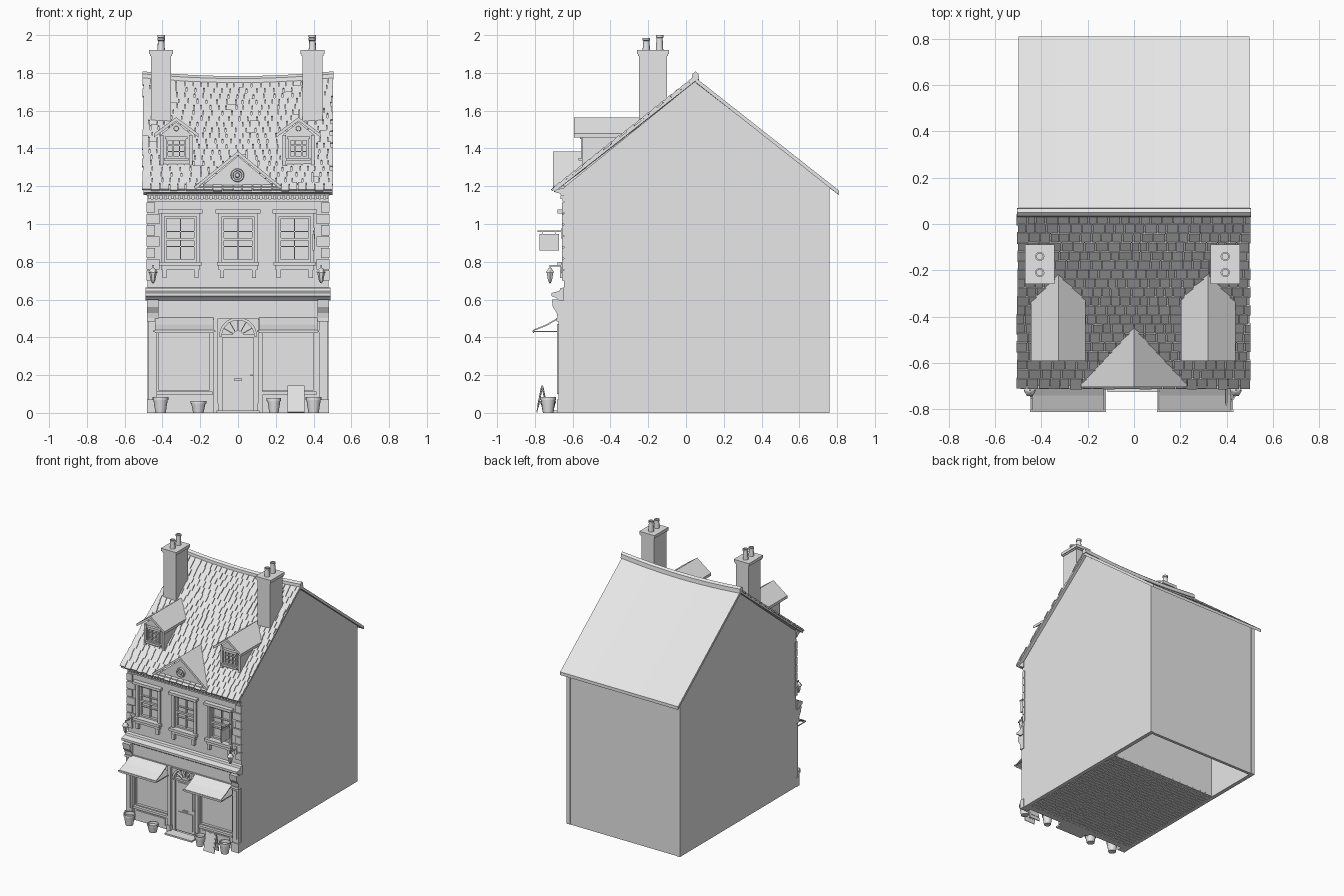
import bpy, bmesh, math, random
from mathutils import Matrix, Vector

random.seed(4)
if "Cube" in bpy.data.objects:
    bpy.data.objects.remove(bpy.data.objects["Cube"], do_unlink=True)

stone = bpy.data.materials.new("pale grey")
stone.use_nodes = True
stone.diffuse_color = (0.8, 0.8, 0.8, 1)
stone.node_tree.nodes["Principled BSDF"].inputs["Base Color"].default_value = (0.8, 0.8, 0.8, 1)

RIDGE_Y, RIDGE_Z, SLOPE, SAG = 0.05, 1.775, 0.787, 0.025
FACE = -0.645  # front wall plane


def finish(name, bm, smooth=False):
    bmesh.ops.recalc_face_normals(bm, faces=bm.faces)
    mesh = bpy.data.meshes.new(name)
    bm.to_mesh(mesh)
    bm.free()
    mesh.materials.append(stone)
    ob = bpy.data.objects.new(name, mesh)
    bpy.context.scene.collection.objects.link(ob)
    if smooth:
        bpy.ops.object.select_all(action='DESELECT')
        ob.select_set(True)
        bpy.context.view_layer.objects.active = ob
        bpy.ops.object.shade_smooth_by_angle(angle=math.radians(35))
    return ob


def add_box(bm, x0, x1, y0, y1, z0, z1):
    mid = Vector(((x0 + x1) / 2, (y0 + y1) / 2, (z0 + z1) / 2))
    size = Matrix.Diagonal((x1 - x0, y1 - y0, z1 - z0, 1))
    return bmesh.ops.create_cube(bm, size=1, matrix=Matrix.Translation(mid) @ size)["verts"]


def boxes(name, specs):
    bm = bmesh.new()
    for s in specs:
        add_box(bm, *s)
    return finish(name, bm)


def prism(name, pts, a, b, axis="x", steps=1):
    """Sweep a closed (y,z) profile along x, or an (x,z) profile along y."""
    bm = bmesh.new()
    rings = []
    for i in range(steps + 1):
        t = a + (b - a) * i / steps
        rings.append([bm.verts.new((t, p, q) if axis == "x" else (p, t, q)) for p, q in pts])
    for r, s in zip(rings, rings[1:]):
        for i in range(len(pts)):
            j = (i + 1) % len(pts)
            bm.faces.new((r[i], r[j], s[j], s[i]))
    bm.faces.new(rings[0])
    bm.faces.new(rings[-1])
    return finish(name, bm)


def lathe(name, profile, loc, sides=16, rot=Matrix()):
    """Spin an (r,z) profile about its own z axis."""
    bm = bmesh.new()
    verts = [bm.verts.new((r, 0, z)) for r, z in profile]
    edges = [bm.edges.new(e) for e in zip(verts, verts[1:])]
    bmesh.ops.spin(bm, geom=verts + edges, cent=(0, 0, 0), axis=(0, 0, 1),
                   angle=math.tau, steps=sides, use_duplicate=False)
    bmesh.ops.remove_doubles(bm, verts=bm.verts, dist=0.0002)
    bm.transform(Matrix.Translation(loc) @ rot)
    return finish(name, bm, smooth=True)


def courses(name, width, length, row, tile, thick, matrix, tilt, jitter):
    """Staggered rows of thin blocks in the local xy plane."""
    bm = bmesh.new()
    count = round(length / row)
    for r in range(count):
        x = -width / 2 - random.uniform(0, jitter)
        while x < width / 2 - tile * 0.3:
            w = min(tile * random.uniform(0.75, 1.25), width / 2 + jitter - x)
            low = r * row - random.uniform(0, jitter)
            verts = add_box(bm, x, x + w - 0.004, low, (r + 1) * row - 0.003 + tilt * row, 0, thick)
            pivot = Vector((x, low, 0))
            bmesh.ops.rotate(bm, verts=verts, cent=pivot + Vector((0, row, 0)),
                             matrix=Matrix.Rotation(tilt * random.uniform(0.5, 1), 3, 'X'))
            x += w
    bm.transform(matrix)
    return finish(name, bm)


def sag(ob):
    for v in ob.data.vertices:
        t = max(0, min(1, (v.co.z - 1.19) / 0.58))
        v.co.z -= SAG * t * max(0, 1 - (v.co.x / 0.5) ** 2)


def chevron(half, base, apex, th):
    return [(-half, base), (0, apex), (half, base), (half, base - th), (0, apex - th), (-half, base - th)]


def shift(pts, dx):
    return [(x + dx, z) for x, z in pts]


def sash(cx, z0, z1, half, y, cols, rows, bar=0.012):
    """Outer frame and glazing bars of one window."""
    out = [(cx - half, cx - half + bar, y, y + .02, z0, z1), (cx + half - bar, cx + half, y, y + .02, z0, z1),
           (cx - half, cx + half, y, y + .02, z0, z0 + bar), (cx - half, cx + half, y, y + .02, z1 - bar, z1)]
    for i in range(1, cols):
        x = cx - half + 2 * half * i / cols
        out.append((x - .003, x + .003, y + .005, y + .02, z0, z1))
    for i in range(1, rows):
        z = z0 + (z1 - z0) * i / rows
        out.append((cx - half, cx + half, y + .005, y + .02, z - .003, z + .003))
    return out


# Shell: hollow walls, gables, inner partition
for s, side in ((-1, "right"), (1, "left")):
    a, b = sorted((s * 0.45, s * 0.48))
    boxes(side + "_wall", [(a, b, FACE, 0.76, 0, 1.195)])
    prism(side + "_gable", [(FACE, 1.195), (0.76, 1.195), (RIDGE_Y, RIDGE_Z - .018)], a, b)
boxes("back_wall", [(-.45, .45, .735, .757, 0, 1.195)])
boxes("partition_wall", [(-.45, .45, .3, .32, 0, 1.195)])
boxes("floor_slab", [(-.45, .45, -.6, .32, .008, .02)])
courses("floor_pavers", .9, .92, .03, .06, .012, Matrix.Translation((0, -.6, .001)), 0, 0)

# Front wall with recessed openings
front = boxes("front_wall", [(-.48, .48, FACE, -.6, 0, 1.195)])
WINDOWS = (-.305, 0, .3)
bm = bmesh.new()
for cx in WINDOWS:
    add_box(bm, cx - .085, cx + .085, -.7, -.617, .8, 1.04)
for cx in (-.285, .265):
    add_box(bm, cx - .145, cx + .145, -.7, -.617, .11, .46)
arch = [(.095 * math.cos(math.pi * i / 16), .405 + .095 * math.sin(math.pi * i / 16)) for i in range(17)]
opening = [bm.verts.new((x, -.7, z)) for x, z in arch + [(-.095, .005), (.095, .005)]]
ext = bmesh.ops.extrude_face_region(bm, geom=[bm.faces.new(opening)])
bmesh.ops.translate(bm, vec=(0, .083, 0), verts=[v for v in ext["geom"] if isinstance(v, bmesh.types.BMVert)])
cutter = finish("opening_cutter", bm)
cutter.hide_render = True
mod = front.modifiers.new("openings", 'BOOLEAN')
mod.operation, mod.object, mod.solver = 'DIFFERENCE', cutter, 'EXACT'
bpy.context.view_layer.objects.active = front
bpy.ops.object.modifier_apply(modifier="openings")
bpy.data.objects.remove(cutter, do_unlink=True)

# Upper windows with hood, sill and brackets
for cx, label in zip(WINDOWS, ("right", "middle", "left")):
    parts = sash(cx, .8, 1.04, .085, FACE + .008, 2, 3)
    parts.append((cx - .08, cx + .08, FACE + .005, FACE + .02, .912, .926))
    for s in (-1, 1):
        parts.append((cx + s * .093 - .009, cx + s * .093 + .009, FACE - .012, FACE + .01, .8, 1.05))
        parts.append((cx + s * .085 - .011, cx + s * .085 + .011, FACE - .022, FACE, .715, .757))
    parts += [(cx - .102, cx + .102, FACE - .012, FACE + .01, 1.04, 1.056),
              (cx - .118, cx + .118, FACE - .035, FACE, 1.056, 1.076),
              (cx - .112, cx + .112, FACE - .035, FACE + .02, .78, .8),
              (cx - .102, cx + .102, FACE - .02, FACE, .757, .78)]
    boxes(label + "_window", parts)

# Corner quoins
quoins = []
for s in (-1, 1):
    for i in range(7):
        inner = .415 if i % 2 else .44
        a, b = sorted((s * inner, s * .484))
        quoins.append((a, b, FACE - .012, FACE + .01, .7 + i * .06, .754 + i * .06))
boxes("quoins", quoins)

# Cornices, dentils and shop fascia
prism("eaves_cornice", [(FACE, 1.15), (-.66, 1.15), (-.668, 1.162), (-.692, 1.168), (-.7, 1.182), (FACE, 1.19)], -.485, .485)
boxes("dentils", [(-.474 + i * .024, -.46 + i * .024, -.664, FACE, 1.132, 1.152) for i in range(40)])
boxes("frieze_band", [(-.48, .48, FACE - .008, FACE, 1.118, 1.132)])
prism("shop_cornice", [(FACE, .595), (-.675, .595), (-.69, .61), (-.712, .618), (-.712, .635), (-.67, .645), (-.665, .66), (FACE, .665)], -.49, .49)
boxes("shop_fascia", [(-.425, .425, -.668, FACE, .505, .6), (-.425, .425, -.675, FACE, .5, .51)])

# Shop pilasters with consoles
for s, side in ((-1, "right"), (1, "left")):
    cx = s * .452
    boxes(side + "_pilaster", [(cx - .024, cx + .024, -.675, FACE, 0, .5), (cx - .031, cx + .031, -.683, FACE, 0, .07),
                               (cx - .014, cx + .014, -.682, FACE, .1, .47), (cx - .03, cx + .03, -.685, FACE, .485, .503)])
    prism(side + "_console", [(FACE, .503), (-.68, .503), (-.685, .53), (-.705, .56), (-.71, .6), (FACE, .6)], cx - .03, cx + .03)
    boxes(side + "_door_post", [(s * .118 - .012, s * .118 + .012, -.668, FACE, 0, .505), (s * .118 - .015, s * .118 + .015, -.675, FACE, 0, .05)])

# Shop windows and awnings
for cx, side in ((-.285, "right"), (.265, "left")):
    parts = sash(cx, .11, .46, .145, FACE + .004, 1, 1, .01)
    parts += [(cx - .15, cx + .15, FACE - .018, FACE + .01, .095, .112), (cx - .12, cx + .12, FACE - .006, FACE, .025, .08)]
    boxes(side + "_shop_window", parts)
    prism(side + "_awning", [(-.65, .512), (-.74, .46), (-.805, .435), (-.805, .422), (-.809, .422), (-.809, .44), (-.74, .468), (-.65, .52)], cx - .155, cx + .155)
    boxes(side + "_awning_bar", [(cx - .165, cx + .165, -.812, -.804, .428, .437)]
          + [(cx + s * .16 - .003, cx + s * .16 + .003, -.808, FACE, .428, .434) for s in (-1, 1)])

# Door, fanlight and step
boxes("door", [(-.083, .083, -.632, -.616, .012, .4), (-.062, .062, -.637, -.63, .035, .16), (-.062, .062, -.637, -.63, .19, .385),
               (-.095, .095, -.645, -.616, .4, .414), (-.095, -.083, -.643, -.616, .005, .4), (.083, .095, -.643, -.616, .005, .4)])
boxes("letter_plate", [(-.022, .022, -.641, -.636, .172, .182)])
lathe("door_knob", [(0, .012), (.006, .008), (.006, .003), (.003, 0)], (.072, -.633, .2), 10, Matrix.Rotation(math.pi / 2, 4, 'X'))
rim = [(x * 1.06, .405 + (z - .405) * 1.06) for x, z in arch] + [(x * .9, .405 + (z - .405) * .9) for x, z in reversed(arch)]
prism("fanlight_arch", rim, FACE - .012, FACE + .02, "y")
bm = bmesh.new()
for i in range(1, 6):
    verts = add_box(bm, .03, .09, -.64, -.618, .403, .408)
    bmesh.ops.rotate(bm, verts=verts, cent=(0, 0, .405), matrix=Matrix.Rotation(-math.pi * i / 6, 3, 'Y'))
finish("fanlight_bars", bm)
hub = [(x * .33, .405 + (z - .405) * .33) for x, z in arch]
prism("fanlight_hub", hub, -.64, -.617, "y")
boxes("door_step", [(-.115, .115, -.725, FACE, 0, .012)])

# Main roof: sagging slabs, tiled front, ridge
def roof_z(y):
    return RIDGE_Z - SLOPE * abs(y - RIDGE_Y)

for name, y in (("front_roof_slab", -.7), ("back_roof_slab", .81)):
    th = .018 if y < 0 else .024
    sag(prism(name, [(RIDGE_Y, RIDGE_Z), (y, roof_z(y)), (y, roof_z(y) - th), (RIDGE_Y, RIDGE_Z - th)], -.5, .5, steps=12))
tilt = Matrix.Translation((0, -.705, roof_z(-.705) + .001)) @ Matrix.Rotation(math.atan(SLOPE), 4, 'X')
sag(courses("roof_tiles", 1.0, .95, .05, .046, .01, tilt, .12, .008))
sag(prism("ridge", [(.03, 1.765), (.034, 1.795), (.05, 1.808), (.066, 1.795), (.07, 1.765)], -.505, .505, steps=12))

# Pediment with medallion
prism("pediment", [(-.21, 1.185), (.21, 1.185), (0, 1.36)], -.685, -.4, "y")
prism("pediment_roof", chevron(.23, 1.2, 1.385, .02), -.705, -.42, "y")
boxes("pediment_base", [(-.225, .225, -.7, -.6, 1.18, 1.198)])
turn = Matrix.Rotation(math.pi / 2, 4, 'X')
lathe("medallion", [(0, .012), (.01, .012), (.014, .004), (.022, .004), (.025, .013), (.033, .013), (.036, 0)], (-.003, -.685, 1.258), 20, turn)

# Dormers
for cx, side in ((-.327, "right"), (.32, "left")):
    body = [(-.085, 1.29), (.085, 1.29), (.085, 1.47), (0, 1.54), (-.085, 1.47)]
    prism(side + "_dormer", shift(body, cx), -.54, -.2, "y")
    prism(side + "_dormer_roof", shift(chevron(.118, 1.478, 1.565, .02), cx), -.592, -.2, "y")
    parts = sash(cx, 1.35, 1.45, .052, -.556, 3, 3, .009)
    parts += [(cx - .065, cx + .065, -.568, -.53, 1.335, 1.35), (cx - .06, cx + .06, -.562, -.53, 1.45, 1.462)]
    parts += [(cx + s * .076 - .009, cx + s * .076 + .009, -.55, -.53, 1.3, 1.47) for s in (-1, 1)]
    boxes(side + "_dormer_window", parts)
    lathe(side + "_dormer_roundel", [(0, .006), (.012, .006), (.014, 0)], (cx, -.54, 1.505), 12, turn)

# Chimneys with pots
for cx, side in ((-.407, "right"), (.394, "left")):
    boxes(side + "_chimney", [(cx - .053, cx + .053, -.248, -.1, 1.46, 1.9), (cx - .064, cx + .064, -.259, -.089, 1.9, 1.922),
                              (cx - .058, cx + .058, -.253, -.095, 1.89, 1.9)])
    for y, top in ((-.21, 1.985), (-.14, 2.0)):
        lathe(side + "_chimney_pot", [(0, 1.92), (.02, 1.92), (.016, top - .015), (.02, top - .012), (.02, top), (.013, top), (.013, 1.93), (0, 1.93)], (cx, y, 0))

# Wall lanterns
for x in (-.45, .44):
    boxes("lantern_arm", [(x - .004, x + .004, -.722, FACE, .775, .783), (x - .01, x + .01, -.662, FACE, .74, .8), (x - .002, x + .002, -.722, -.718, .76, .78)])
    lathe("lantern", [(0, .685), (.006, .69), (.012, .7), (.02, .742), (.026, .744), (.01, .765), (0, .77)], (x, -.72, 0), 6)

# Hanging board on a bracket
boxes("hanging_board", [(.394, .404, -.775, -.672, .86, .948)])
boxes("board_bracket", [(.396, .402, -.785, FACE, .958, .966), (.39, .408, -.66, FACE, .92, .98)]
      + [(.398, .4, y, y + .003, .945, .96) for y in (-.76, -.69)])

# Plant pots on the pavement
for x, h, r in ((-.41, .085, .042), (-.21, .062, .042), (.19, .08, .038), (.4, .085, .042)):
    lathe("plant_pot", [(0, 0), (r * .65, 0), (r * .9, h * .8), (r, h * .8), (r, h), (r * .85, h), (r * .78, h * .75), (0, h * .75)], (x, -.73, 0))

# Folding pavement board
bm = bmesh.new()
for s in (-1, 1):
    verts = add_box(bm, .262, .352, -.764, -.758, 0, .145) + add_box(bm, .27, .344, -.766, -.756, .03, .138)
    bmesh.ops.rotate(bm, verts=verts, cent=(0, -.761, .145), matrix=Matrix.Rotation(s * .2, 3, 'X'))
finish("pavement_board", bm)
